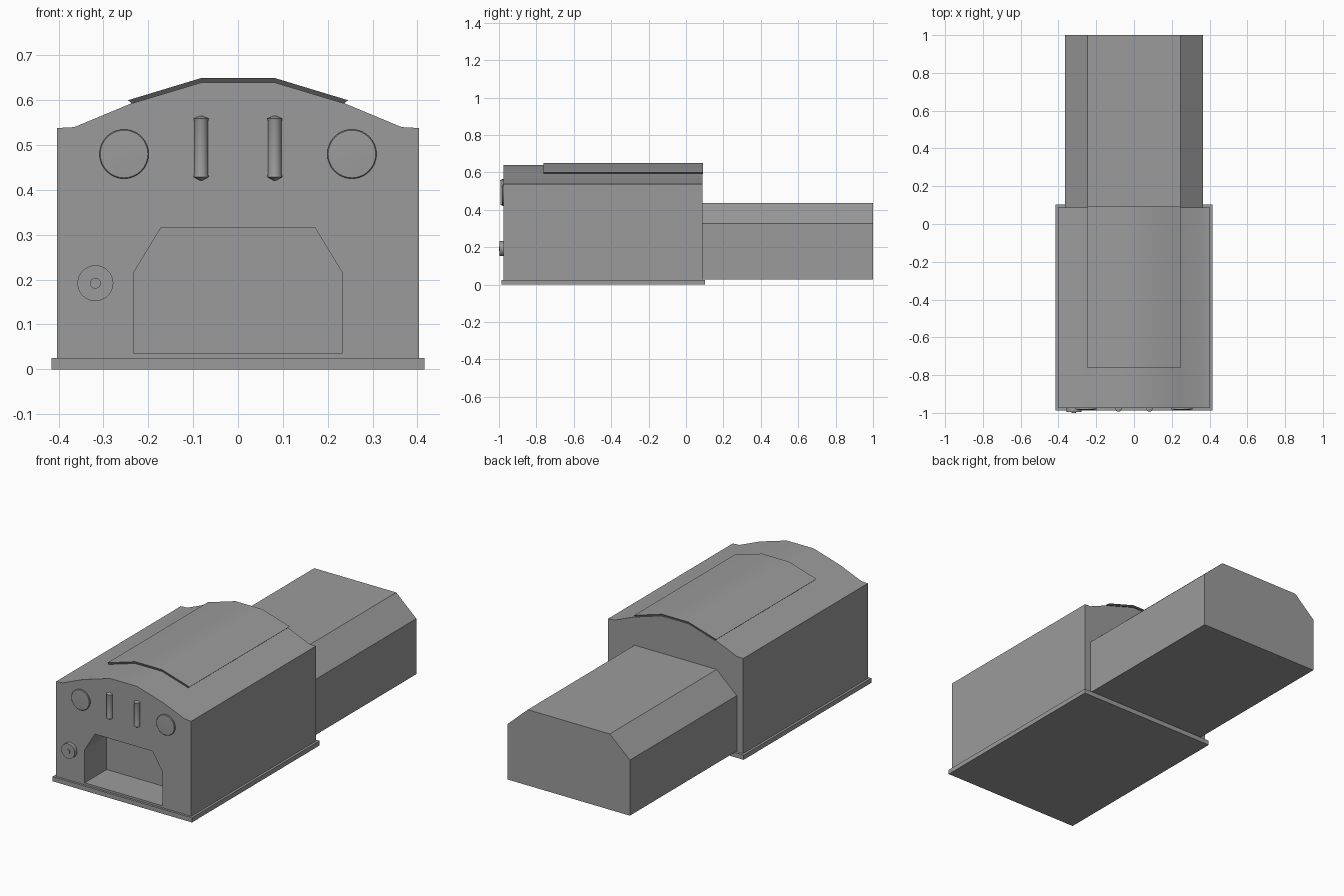
import bpy, bmesh, math
from mathutils import Matrix, Vector

if "Cube" in bpy.data.objects:
    bpy.data.objects.remove(bpy.data.objects["Cube"])


def material(name, value):
    mat = bpy.data.materials.new(name)
    mat.diffuse_color = (value, value, value, 1)
    mat.use_nodes = True
    mat.node_tree.nodes["Principled BSDF"].inputs["Base Color"].default_value = mat.diffuse_color
    return mat


GREY = material("dark_grey", 0.33)
EDGE = material("edge_shadow_grey", 0.08)


def finish(name, bm):
    bmesh.ops.recalc_face_normals(bm, faces=bm.faces)
    mesh = bpy.data.meshes.new(name)
    bm.to_mesh(mesh)
    bm.free()
    mesh.materials.append(GREY)
    ob = bpy.data.objects.new(name, mesh)
    bpy.context.collection.objects.link(ob)
    return ob


def smooth(ob):
    bpy.ops.object.select_all(action='DESELECT')
    ob.select_set(True)
    bpy.context.view_layer.objects.active = ob
    bpy.ops.object.shade_smooth_by_angle(angle=math.radians(30))


def extrude(name, half, y0, y1):
    """Mirror a right-hand (x, z) half profile and extrude it along y."""
    pts = half + [(-x, z) for x, z in reversed(half)]
    bm = bmesh.new()
    face = bm.faces.new([bm.verts.new((x, y0, z)) for x, z in pts])
    out = bmesh.ops.extrude_face_region(bm, geom=[face])
    moved = [v for v in out['geom'] if isinstance(v, bmesh.types.BMVert)]
    bmesh.ops.translate(bm, verts=moved, vec=(0, y1 - y0, 0))
    return finish(name, bm)


def lathe(name, profile, centre, axis, sides):
    """Stack rings of (radius, height) around an axis."""
    bm = bmesh.new()
    rings = [[bm.verts.new((r * math.cos(2 * math.pi * i / sides),
                            r * math.sin(2 * math.pi * i / sides), h))
              for i in range(sides)] for r, h in profile]
    for a, b in zip(rings, rings[1:]):
        for i in range(sides):
            j = (i + 1) % sides
            bm.faces.new((a[i], a[j], b[j], b[i]))
    bm.faces.new(rings[0])
    bm.faces.new(rings[-1])
    rot = Vector((0, 0, 1)).rotation_difference(Vector(axis)).to_matrix().to_4x4()
    bm.transform(Matrix.Translation(centre) @ rot)
    ob = finish(name, bm)
    smooth(ob)
    return ob


FRONT = -0.975

# Base plate
extrude("base_plate", [(0.416, 0), (0.416, 0.025)], -0.987, 0.102)

# Main housing with arched roof
body = extrude("housing", [(0.403, 0.02), (0.403, 0.538), (0.365, 0.54),
                           (0.24, 0.592), (0.08, 0.64)], FRONT, 0.088)

# Front opening, cut into the housing
cutter = extrude("opening_cutter", [(0.233, 0.036), (0.233, 0.215), (0.172, 0.315)],
                 -1.1, -0.787)
cutter.hide_render = True
mod = body.modifiers.new("opening", 'BOOLEAN')
mod.operation = 'DIFFERENCE'
mod.solver = 'EXACT'
mod.object = cutter
bpy.ops.object.select_all(action='DESELECT')
bpy.context.view_layer.objects.active = body
body.select_set(True)
bpy.ops.object.modifier_apply(modifier=mod.name)
bpy.data.objects.remove(cutter)
smooth(body)

# Raised roof panel with dark edges
panel = extrude("roof_panel", [(0.08, 0.638), (0.235, 0.591), (0.245, 0.60),
                               (0.08, 0.65)], -0.763, 0.092)
panel.data.materials.append(EDGE)
for poly in panel.data.polygons:
    if abs(poly.normal.y) > 0.9 or poly.normal.z < 0:
        poly.material_index = 1
smooth(panel)

# Rear extension
extrude("rear_extension", [(0.365, 0.028), (0.365, 0.328), (0.245, 0.437)], 0.08, 1.0)

# Round gauges and upright handles, one pair on each side
for side, s in (("left", -1), ("right", 1)):
    lathe("gauge_" + side, [(0.055, -0.005), (0.055, 0.006), (0.053, 0.008),
                            (0.03, 0.009), (0.004, 0.0095)],
          (s * 0.254, FRONT, 0.48), (0, -1, 0), 32)
    lathe("handle_" + side, [(0.003, -0.073), (0.017, -0.065), (0.0155, -0.06),
                             (0.0155, 0.06), (0.017, 0.065), (0.003, 0.071)],
          (s * 0.082, FRONT - 0.002, 0.494), (0, 0, 1), 16)

# Control knob with centre boss
lathe("knob", [(0.04, -0.005), (0.04, 0.021), (0.012, 0.021), (0.012, 0.025)],
      (-0.318, FRONT, 0.192), (0, -1, 0), 32)
